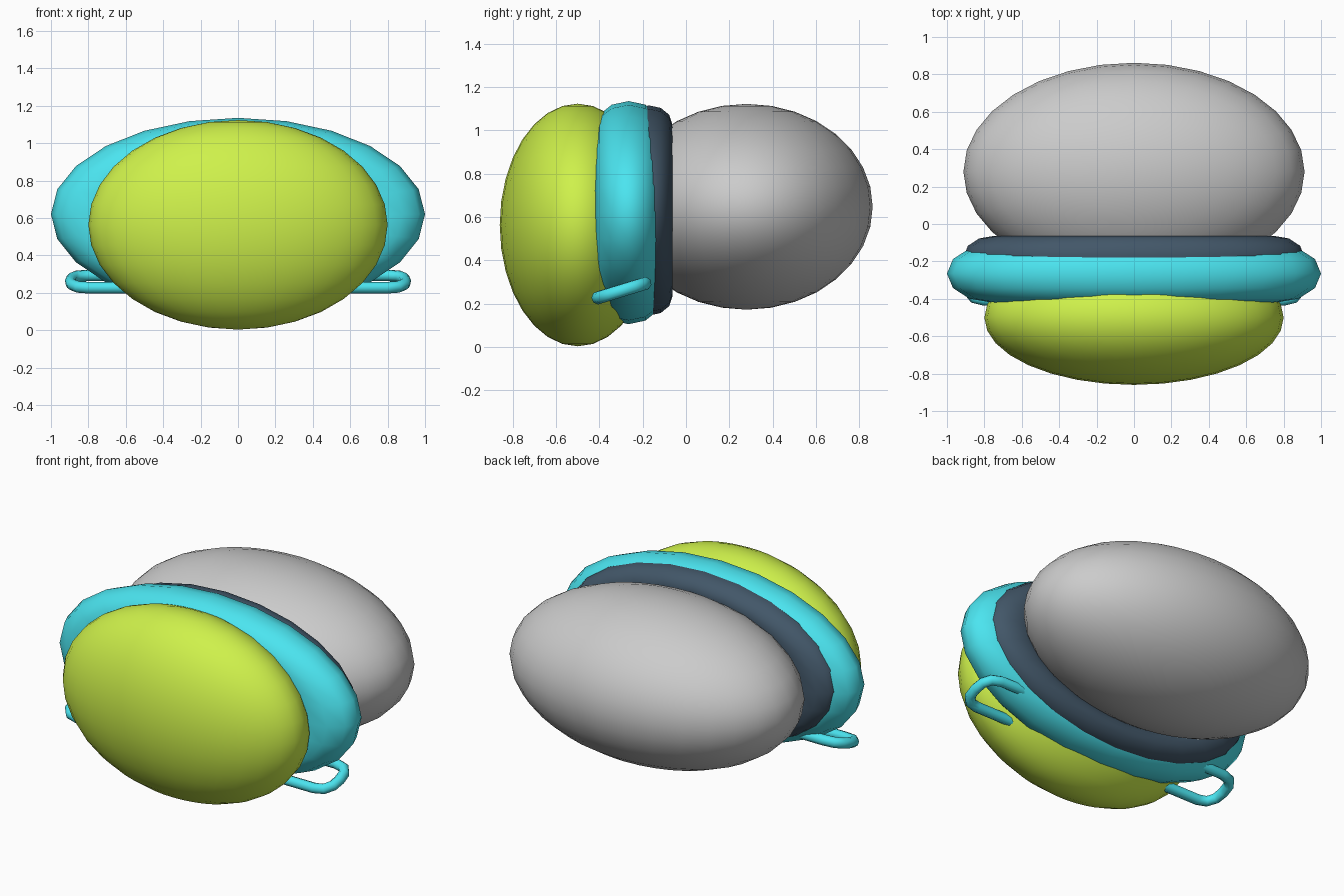
import bpy
import math

if "Cube" in bpy.data.objects:
    bpy.data.objects.remove(bpy.data.objects["Cube"])


def paint(obj, name, rgb):
    mat = bpy.data.materials.get(name) or bpy.data.materials.new(name)
    mat.diffuse_color = (*rgb, 1)
    mat.use_nodes = True
    mat.node_tree.nodes["Principled BSDF"].inputs["Base Color"].default_value = mat.diffuse_color
    obj.data.materials.append(mat)


def smooth(obj):
    for p in obj.data.polygons:
        p.use_smooth = True


def ellipsoid(name, loc, radii):
    bpy.ops.mesh.primitive_uv_sphere_add(segments=32, ring_count=16, radius=1, location=loc)
    obj = bpy.context.object
    obj.name = name
    obj.scale = radii
    smooth(obj)
    return obj


def oval_ring(name, loc, rx, rz, depth, tube, minor_segments):
    """Torus around the y axis; tube is the share of the radius taken by the tube."""
    bpy.ops.mesh.primitive_torus_add(
        major_segments=24, minor_segments=minor_segments,
        major_radius=1 - tube, minor_radius=tube,
        location=loc, rotation=(math.pi / 2, 0, 0))
    obj = bpy.context.object
    obj.name = name
    obj.scale = (rx, rz, depth / tube)
    smooth(obj)
    return obj


CYAN = (0.07, 0.78, 0.87)

# Front and rear bodies
front = ellipsoid("front_shell", (0, -0.5, 0.563), (0.8, 0.36, 0.56))
paint(front, "lime", (0.62, 0.88, 0.07))
ellipsoid("rear_shell", (0, 0.28, 0.647), (0.912, 0.582, 0.475))

# Rings between the bodies
collar = oval_ring("collar_ring", (0, -0.265, 0.62), 1.0, 0.515, 0.155, 0.24, 12)
paint(collar, "cyan", CYAN)
gasket = oval_ring("dark_ring", (0, -0.17, 0.63), 0.91, 0.485, 0.107, 0.18, 12)
paint(gasket, "slate", (0.055, 0.095, 0.14))

# Bent tube handles, one on each side
profile = [(0.5, -1), (0.8, -1), (0.855, -0.88), (0.888, -0.5), (0.895, 0),
           (0.888, 0.5), (0.86, 0.85), (0.8, 1), (0.6, 1)]
for side, label in ((1, "right"), (-1, "left")):
    curve = bpy.data.curves.new(label + "_handle", "CURVE")
    curve.dimensions = "3D"
    curve.bevel_depth = 0.031
    curve.bevel_resolution = 2
    curve.use_fill_caps = True
    spline = curve.splines.new("POLY")
    spline.points.add(len(profile) - 1)
    for pt, (x, t) in zip(spline.points, profile):
        pt.co = (side * x, -0.298 + 0.108 * t, 0.26 + 0.033 * t, 1)
    spline.use_smooth = True
    handle = bpy.data.objects.new(label + "_handle", curve)
    bpy.context.collection.objects.link(handle)
    paint(handle, "cyan", CYAN)
